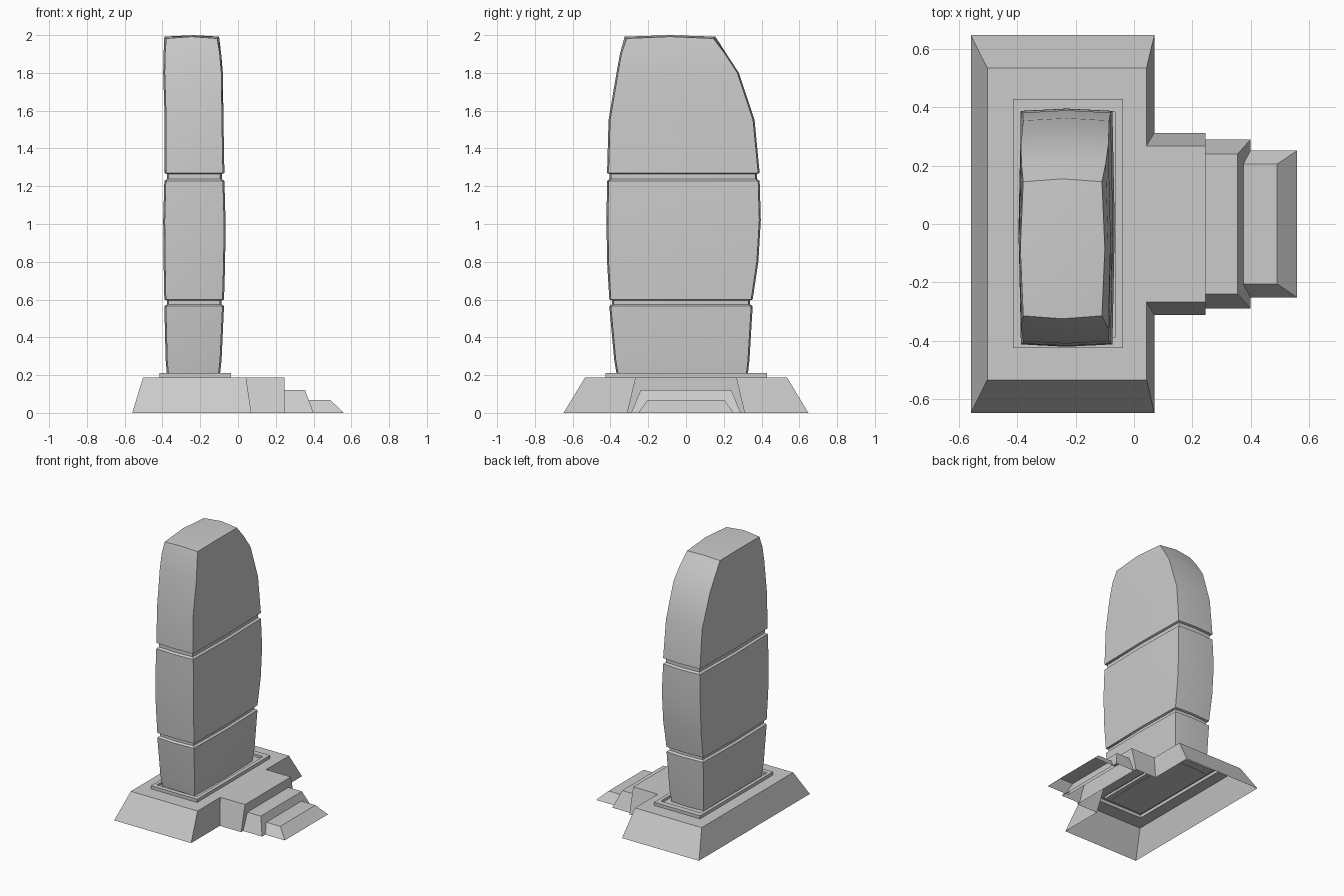
import bpy, bmesh, math

if "Cube" in bpy.data.objects:
    bpy.data.objects.remove(bpy.data.objects["Cube"])


def loft(name, rings, cap_top=True, cap_bottom=False):
    """Skin a stack of equal-length point rings (listed counter-clockwise, bottom to top)."""
    bm = bmesh.new()
    loops = [[bm.verts.new(p) for p in r] for r in rings]
    n = len(loops[0])
    for a, b in zip(loops, loops[1:]):
        for i in range(n):
            j = (i + 1) % n
            bm.faces.new((a[i], a[j], b[j], b[i]))
    if cap_bottom:
        bm.faces.new(loops[0][::-1])
    if cap_top:
        bm.faces.new(loops[-1])
    return finish(name, bm)


def finish(name, bm):
    me = bpy.data.meshes.new(name)
    bm.to_mesh(me)
    bm.free()
    ob = bpy.data.objects.new(name, me)
    bpy.context.collection.objects.link(ob)
    return ob


def rect(x0, x1, y0, y1, z):
    return [(x0, y0, z), (x1, y0, z), (x1, y1, z), (x0, y1, z)]


def tee(x0, x1, y, xl, yl, z):
    """T-shaped outline: main block plus the landing on its +x side."""
    half = [(x0, -y), (x1, -y), (x1, -yl), (xl, -yl)]
    return [(px, py, z) for px, py in half + [(a, -b) for a, b in reversed(half)]]


# Sloped T-shaped base, open underneath, with a hole under the curb
TOP = 0.187
CURB = (-0.415, -0.037, -0.425, 0.428)
base = loft("base", [tee(-0.56, 0.07, 0.648, 0.245, 0.313, 0),
                     tee(-0.503, 0.043, 0.535, 0.245, 0.268, TOP)], cap_top=False)
bm = bmesh.new()
bm.from_mesh(base.data)
edges = [e for e in bm.edges if all(v.co.z > 0.1 for v in e.verts)]
hole = [bm.verts.new(p) for p in rect(*CURB, TOP)]
edges += [bm.edges.new((hole[i], hole[(i + 1) % 4])) for i in range(4)]
bmesh.ops.triangle_fill(bm, edges=edges, use_beauty=True, normal=(0, 0, 1))
bmesh.ops.recalc_face_normals(bm, faces=bm.faces)
bm.to_mesh(base.data)
bm.free()

# Thin curb around the foot of the stone
inner = (-0.39, -0.065, -0.39, 0.385)
loft("curb", [rect(*CURB, TOP), rect(*CURB, 0.21), rect(*inner, 0.21),
              rect(*inner, 0.192), rect(-0.36, -0.11, -0.355, 0.315, 0.192)], cap_top=False)

# Two lower steps, sloped on front and sides
for name, x0, xb, xt, yb, yt, h in (("middle_step", 0.245, 0.40, 0.355, 0.29, 0.24, 0.12),
                                    ("lower_step", 0.376, 0.56, 0.49, 0.252, 0.205, 0.067)):
    loft(name, [rect(x0, xb, -yb, yb, 0), rect(x0, xt, -yt, yt, h)])


# Standing stone: slightly bulged rectangular sections, grooved twice
def section(z, x0, x1, y0, y1, b=0.008, lift=0.0):
    xm, ym = (x0 + x1) / 2, (y0 + y1) / 2
    pts = [(x0, y0), (xm, y0 - b), (x1, y0), (x1 + b, ym),
           (x1, y1), (xm, y1 + b), (x0, y1), (x0 - b, ym)]
    return [(x, y, z + (lift if i % 2 else 0)) for i, (x, y) in enumerate(pts)]


def groove(z0, z1, x0, x1, y0, y1, d=0.014):
    outer, cut = (x0, x1, y0, y1), (x0 + d, x1 - d, y0 + d, y1 - d)
    return [section(z0, *outer), section(z0 + 0.01, *cut),
            section(z1 - 0.005, *cut), section(z1, *outer)]


rings = [section(0.19, -0.367, -0.105, -0.357, 0.318),
         section(0.28, -0.375, -0.095, -0.372, 0.328)]
rings += groove(0.565, 0.60, -0.382, -0.082, -0.398, 0.345)
rings += [section(0.80, -0.386, -0.076, -0.410, 0.375),
          section(1.02, -0.388, -0.074, -0.413, 0.388)]
rings += groove(1.228, 1.27, -0.382, -0.080, -0.410, 0.382)
rings += [section(1.55, -0.380, -0.085, -0.402, 0.355),
          section(1.80, -0.388, -0.088, -0.360, 0.272),
          section(1.90, -0.386, -0.097, -0.342, 0.207),
          section(1.982, -0.380, -0.110, -0.315, 0.145, 0.010, 0.010)]
stone = loft("standing_stone", rings, cap_top=False, cap_bottom=True)

# Gently domed crown closing the stone
bm = bmesh.new()
bm.from_mesh(stone.data)
bm.verts.ensure_lookup_table()
top = list(bm.verts)[-8:]
mid = bm.verts.new((-0.235, -0.085, 2.0))
for i in range(0, 8, 2):
    bm.faces.new((top[i - 1], top[i], top[i + 1], mid))
bmesh.ops.recalc_face_normals(bm, faces=bm.faces)
bm.to_mesh(stone.data)
bm.free()

bpy.ops.object.select_all(action='DESELECT')
stone.select_set(True)
bpy.context.view_layer.objects.active = stone
bpy.ops.object.shade_smooth_by_angle(angle=math.radians(30))
